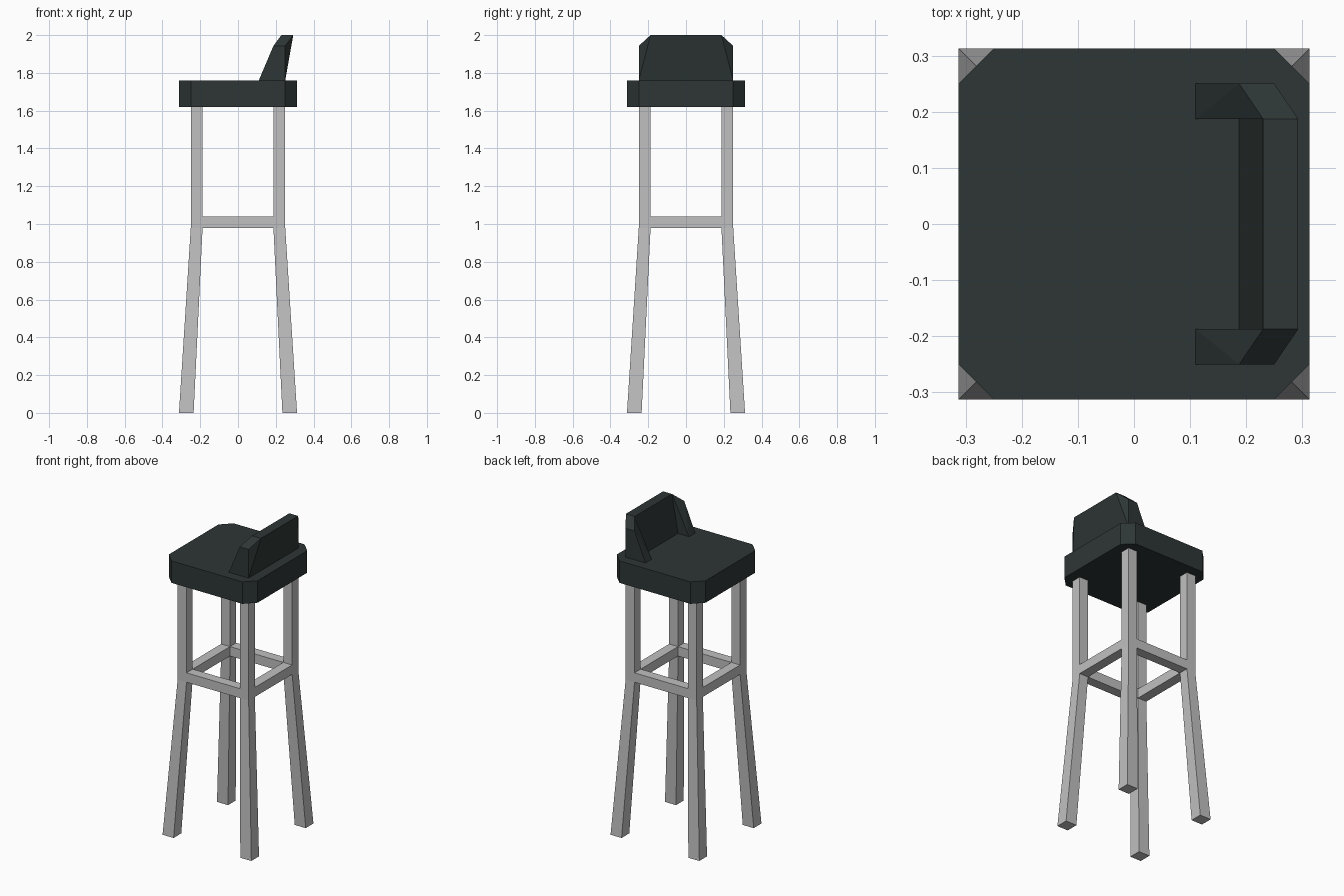
import bpy, bmesh

if "Cube" in bpy.data.objects:
    bpy.data.objects.remove(bpy.data.objects["Cube"])


def material(name, rgb):
    m = bpy.data.materials.new(name)
    m.diffuse_color = (*rgb, 1)
    m.use_nodes = True
    m.node_tree.nodes["Principled BSDF"].inputs["Base Color"].default_value = m.diffuse_color
    return m


DARK = material("dark green upholstery", (0.027, 0.037, 0.036))
GREY = material("light grey metal", (0.53, 0.53, 0.53))


def finish(bm, name, mat, mirror=(False, False)):
    bmesh.ops.recalc_face_normals(bm, faces=bm.faces[:])
    me = bpy.data.meshes.new(name)
    bm.to_mesh(me)
    bm.free()
    me.materials.append(mat)
    ob = bpy.data.objects.new(name, me)
    bpy.context.collection.objects.link(ob)
    if any(mirror):
        mod = ob.modifiers.new("mirror", 'MIRROR')
        mod.use_axis = (*mirror, False)
        mod.use_mirror_merge = False
    return ob


def loft(rings, name, mat, mirror=(False, False)):
    """Join rings of points into a closed solid."""
    bm = bmesh.new()
    loops = [[bm.verts.new(p) for p in ring] for ring in rings]
    n = len(loops[0])
    for a, b in zip(loops, loops[1:]):
        for i in range(n):
            j = (i + 1) % n
            bm.faces.new((a[i], a[j], b[j], b[i]))
    bm.faces.new(loops[0][::-1])
    bm.faces.new(loops[-1])
    return finish(bm, name, mat, mirror)


def rect(x0, x1, y0, y1, z):
    return [(x0, y0, z), (x1, y0, z), (x1, y1, z), (x0, y1, z)]


# Seat: square cushion with cut corners
S, C, Z0, Z1 = 0.3125, 0.25, 1.62, 1.76
octagon = [(C, -S), (S, -C), (S, C), (C, S), (-C, S), (-S, C), (-S, -C), (-C, -S)]
loft([[(x, y, z) for x, y in octagon] for z in (Z0, Z1)], "seat", DARK)

# Legs: straight above the rails, splayed below
IN, OUT = 0.1875, 0.25
loft([rect(a, b, a, b, z) for a, b, z in
      ((0.235, S, 0), (IN, OUT, 0.98), (IN, OUT, Z0))],
     "legs", GREY, (True, True))

# Foot rails between the legs, flush with their outer faces
loft([rect(-IN, IN, IN, OUT, z) for z in (0.98, 1.04)],
     "front_and_back_rails", GREY, (False, True))
loft([rect(IN, OUT, -IN, IN, z) for z in (0.98, 1.04)],
     "side_rails", GREY, (True, False))

# Backrest panel, leaning outwards
loft([rect(0.1875, 0.25, -IN, IN, Z1), rect(0.23, 0.2925, -IN, IN, 2.0)],
     "backrest_panel", DARK)

# Backrest wings: tapered brackets at both ends of the panel
bm = bmesh.new()
wing = [(0.11, OUT, Z1), (0.25, OUT, Z1), (0.25, OUT, 1.943), (0.1875, OUT, 1.943),
        (0.11, IN, Z1), (0.25, IN, Z1), (0.2925, IN, 2.0), (0.23, IN, 2.0)]
for p in wing:
    bm.verts.new(p)
bmesh.ops.convex_hull(bm, input=bm.verts[:])
finish(bm, "backrest_wings", DARK, (False, True))
